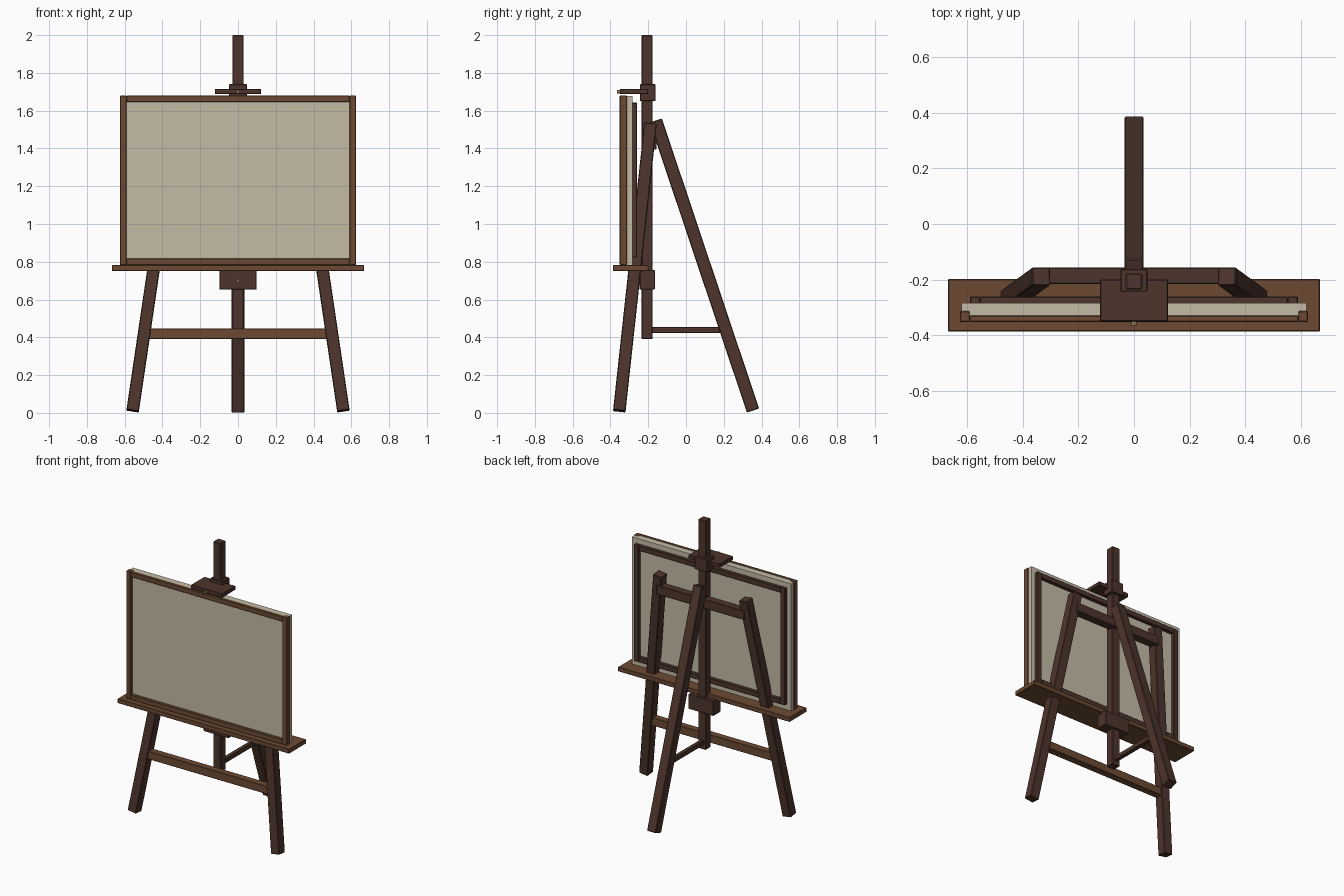
import bpy
from mathutils import Vector

if "Cube" in bpy.data.objects:
    bpy.data.objects.remove(bpy.data.objects["Cube"])


def material(name, rgb):
    m = bpy.data.materials.new(name)
    m.diffuse_color = (*rgb, 1)
    m.use_nodes = True
    m.node_tree.nodes["Principled BSDF"].inputs["Base Color"].default_value = m.diffuse_color
    return m


DARK = material("dark_wood", (0.075, 0.035, 0.025))
LIGHT = material("light_wood", (0.15, 0.068, 0.032))
CLOTH = material("canvas_cloth", (0.55, 0.50, 0.38))
METAL = material("brass", (0.30, 0.20, 0.10))


def finish(o, name, mat, bevel):
    o.name = name
    o.data.materials.append(mat)
    if bevel:
        b = o.modifiers.new("bevel", 'BEVEL')
        b.width = bevel
        b.segments = 1
    return o


def box(name, x, y, z, mat=DARK, bevel=0.003):
    """Box from (min, max) ranges on each axis."""
    bpy.ops.mesh.primitive_cube_add(size=1, location=[sum(r) / 2 for r in (x, y, z)])
    o = bpy.context.object
    o.scale = [r[1] - r[0] for r in (x, y, z)]
    bpy.ops.object.transform_apply(location=False, rotation=False, scale=True)
    return finish(o, name, mat, bevel)


def beam(name, a, b, width, mat=DARK, bevel=0.004):
    """Square bar running from a to b."""
    a, b = Vector(a), Vector(b)
    d = b - a
    h = width / 2
    o = box(name, (-h, h), (-h, h), (-d.length / 2, d.length / 2), mat, bevel)
    o.location = (a + b) / 2
    o.rotation_mode = 'QUATERNION'
    o.rotation_quaternion = Vector((0, 0, 1)).rotation_difference(d)
    return o


def peg(name, y, z):
    bpy.ops.mesh.primitive_cylinder_add(vertices=12, radius=0.009, depth=0.03,
                                        location=(0, y, z), rotation=(1.570796, 0, 0))
    finish(bpy.context.object, name, METAL, 0)


def frame(name, w, z0, z1, t, y_side, y_rail, mat):
    """Rectangular frame: two stiles and two rails."""
    for s, side in ((-1, "left"), (1, "right")):
        box(f"{name}_{side}", sorted((s * (w - t), s * w)), y_side, (z0, z1), mat)
    box(f"{name}_bottom", (-w + t, w - t), y_rail, (z0, z0 + t), mat)
    box(f"{name}_top", (-w + t, w - t), y_rail, (z1 - t, z1), mat)


# Legs
for s, side in ((-1, "left"), (1, "right")):
    beam(f"front_leg_{side}", (s * 0.558, -0.353, 0.010), (s * 0.333, -0.188, 1.53), 0.066)
beam("back_leg", (0, 0.355, 0.012), (0, -0.16, 1.548), 0.068)

# Cross members
box("upper_crossbar", (-0.34, 0.34), (-0.215, -0.157), (1.395, 1.46))
box("lower_crossbar", (-0.49, 0.49), (-0.335, -0.285), (0.39, 0.447), LIGHT)
box("back_strut", (-0.015, 0.015), (-0.19, 0.21), (0.422, 0.454))

# Central mast
box("mast", (-0.03, 0.03), (-0.235, -0.177), (0.39, 2.0), DARK, 0.004)

# Tray and its sliding block
box("tray", (-0.668, 0.668), (-0.386, -0.198), (0.75, 0.782), LIGHT)
box("tray_block", (-0.098, 0.098), (-0.245, -0.165), (0.652, 0.757))
peg("tray_peg", -0.24, 0.70)

# Top clamp
box("clamp_plate", (-0.122, 0.122), (-0.35, -0.2), (1.687, 1.715))
box("clamp_sleeve", (-0.048, 0.048), (-0.243, -0.162), (1.65, 1.74))
peg("clamp_peg", -0.35, 1.70)

# Canvas with front frame and rear stretcher
box("canvas", (-0.619, 0.619), (-0.331, -0.284), (0.783, 1.677), CLOTH, 0)
frame("front_frame", 0.625, 0.782, 1.68, 0.035, (-0.351, -0.313), (-0.351, -0.329), LIGHT)
frame("stretcher", 0.588, 0.822, 1.642, 0.036, (-0.286, -0.26), (-0.286, -0.26), DARK)
